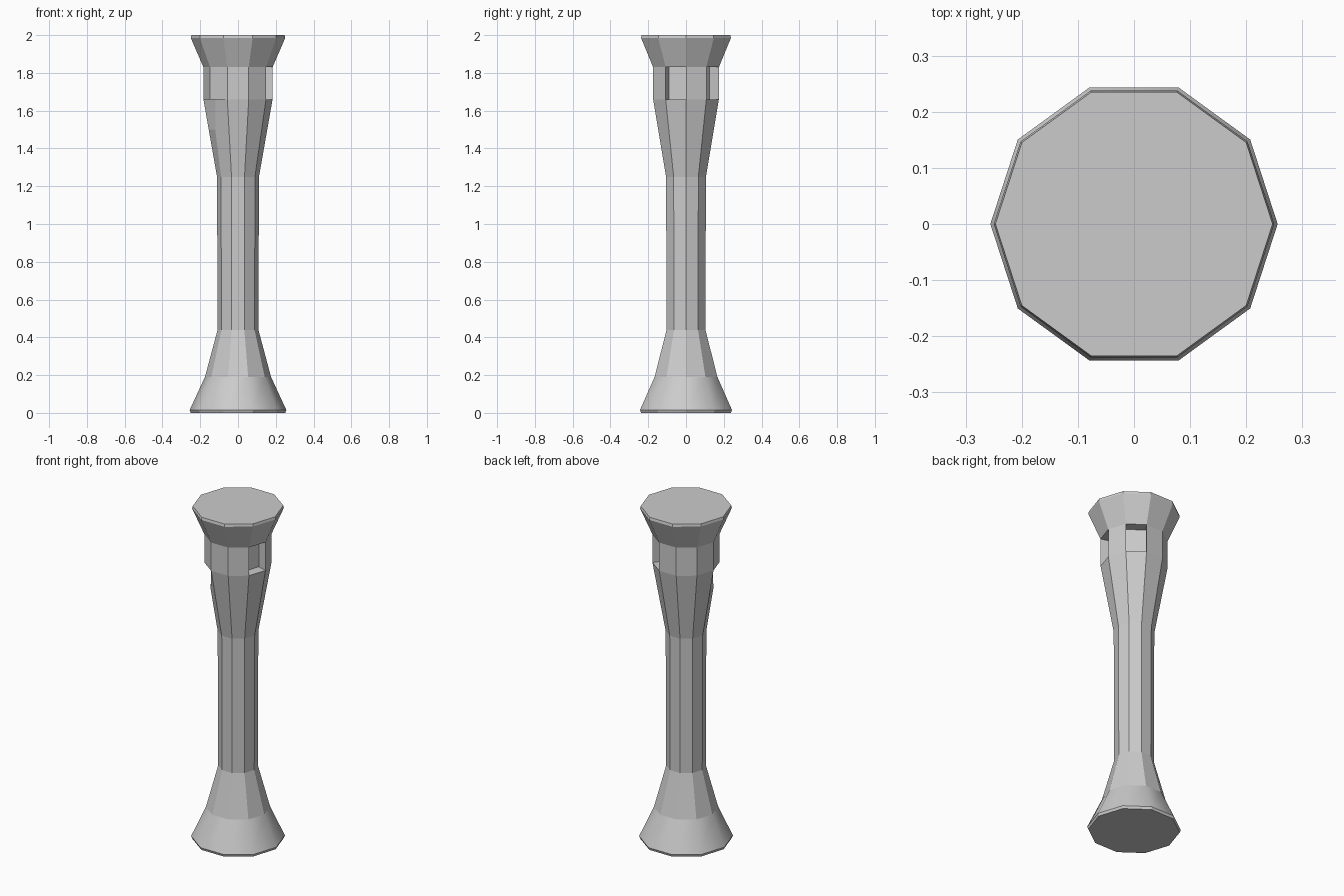
import bpy, bmesh
from math import sin, cos, pi

if "Cube" in bpy.data.objects:
    bpy.data.objects.remove(bpy.data.objects["Cube"])

SIDES = 10
# (radius, height) from base to cap
PROFILE = [(0.25, 0.0), (0.256, 0.015), (0.175, 0.19), (0.108, 0.44),
           (0.111, 1.25), (0.155, 1.5), (0.183, 1.66), (0.183, 1.83),
           (0.25, 1.985), (0.247, 2.0)]
UNDERCUT_BAND, NOTCH_BAND = 5, 6
NOTCH_SIDES = (1, 9)      # sides with a square pocket below the cap
CORNER = 6                # corner chipped away under the collar
NOTCH_DEPTH = 0.06


def point(radius, corner, z):
    a = 2 * pi * corner / SIDES
    return (radius * cos(a), radius * sin(a), z)


bm = bmesh.new()
rings = [[bm.verts.new(point(r, i, z)) for i in range(SIDES)] for r, z in PROFILE]

# Chipped corner: a pulled-in copy of one collar corner, with a small ledge above
chip = bm.verts.new(point(0.147, CORNER, 1.66))
collar = rings[UNDERCUT_BAND + 1]
rings[UNDERCUT_BAND][CORNER].co = point(0.149, CORNER, 1.5)
bm.faces.new((collar[CORNER - 1], collar[CORNER], chip))
bm.faces.new((collar[CORNER], collar[CORNER + 1], chip))

# Side faces, band by band
pockets = []
for b in range(len(rings) - 1):
    low, high = rings[b], list(rings[b + 1])
    if b == UNDERCUT_BAND:
        high[CORNER] = chip
    for i in range(SIDES):
        j = (i + 1) % SIDES
        f = bm.faces.new((low[i], low[j], high[j], high[i]))
        f.smooth = b == 1
        if b == NOTCH_BAND and i in NOTCH_SIDES:
            pockets.append(f)
bm.faces.new(rings[0][::-1])
bm.faces.new(rings[-1])
bm.normal_update()

# Square pockets pushed into the collar
for f in pockets:
    n = f.normal.copy()
    new = bmesh.ops.extrude_discrete_faces(bm, faces=[f])["faces"][0]
    bmesh.ops.translate(bm, verts=new.verts, vec=-n * NOTCH_DEPTH)

bmesh.ops.recalc_face_normals(bm, faces=bm.faces)
mesh = bpy.data.meshes.new("column")
bm.to_mesh(mesh)
bm.free()
column = bpy.data.objects.new("column", mesh)
bpy.context.collection.objects.link(column)
